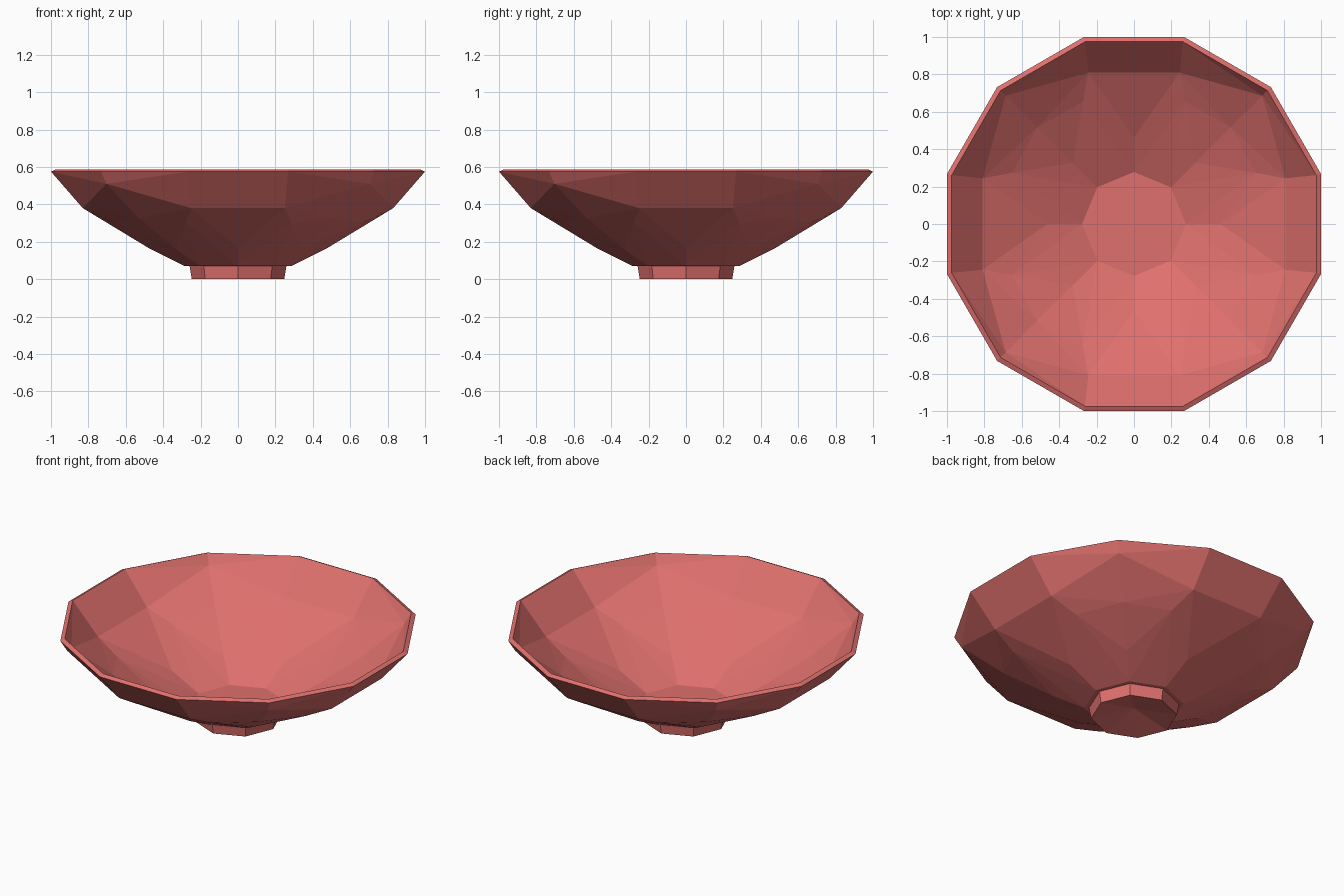
import bpy, bmesh
from math import radians, cos, sin

cube = bpy.data.objects.get("Cube")
if cube:
    bpy.data.objects.remove(cube, do_unlink=True)

coral = bpy.data.materials.new("coral_clay")
coral.use_nodes = True
colour = (0.74, 0.163, 0.155, 1)
coral.diffuse_color = colour
coral.node_tree.nodes["Principled BSDF"].inputs["Base Color"].default_value = colour


def ring(radius, z, *angles):
    """Points repeated in each quarter turn at the given angles."""
    return [(radius * cos(radians(a + q)), radius * sin(radians(a + q)), z)
            for q in (0, 90, 180, 270) for a in angles]


def finish(bm, name):
    bmesh.ops.recalc_face_normals(bm, faces=bm.faces)
    mesh = bpy.data.meshes.new(name)
    bm.to_mesh(mesh)
    bm.free()
    mesh.materials.append(coral)
    obj = bpy.data.objects.new(name, mesh)
    bpy.context.collection.objects.link(obj)
    return obj


def faceted_shell(bm, scale, lift, rim_z):
    """Open faceted dish; returns its rim edges."""
    points = (ring(0.285, 0.07, 0, 45)            # floor
              + ring(0.475, 0.165, 0, 45)         # lower wall
              + ring(0.726, 0.303, 22.7, 67.3)    # middle wall
              + ring(0.75, 0.325, 45)
              + ring(0.867, 0.38, 16.8, 73.2)     # upper wall
              + ring(0.995, 0.51, 45))
    verts = [bm.verts.new((x * scale, y * scale, z + lift)) for x, y, z in points]
    rim = [bm.verts.new((x * scale, y * scale, z))
           for x, y, z in ring(1.035, rim_z, 15, 45, 75)]
    hull = bmesh.ops.convex_hull(bm, input=verts + rim)
    rim = set(rim)
    lid = [f for f in hull["geom"] if isinstance(f, bmesh.types.BMFace)
           and all(v in rim for v in f.verts)]
    bmesh.ops.delete(bm, geom=lid, context="FACES")
    return [e for e in bm.edges if e.is_boundary and all(v in rim for v in e.verts)]


# Bowl: outer and inner shells joined by a sloping rim
bm = bmesh.new()
outer_rim = faceted_shell(bm, 1.0, 0, 0.575)
inner_rim = faceted_shell(bm, 0.975, 0.015, 0.587)
bmesh.ops.bridge_loops(bm, edges=outer_rim + inner_rim)
finish(bm, "bowl")

# Foot: eight-sided ring with a shallow hollow underneath
bm = bmesh.new()
bottom = [bm.verts.new(p) for p in ring(0.247, 0, 0, 45)]
top = [bm.verts.new(p) for p in ring(0.26, 0.078, 0, 45)]
tip = bm.verts.new((0, 0, 0.055))
for i in range(8):
    j = (i + 1) % 8
    bm.faces.new((bottom[i], bottom[j], top[j], top[i]))
    bm.faces.new((bottom[j], bottom[i], tip))
bm.faces.new(top)
finish(bm, "foot")
